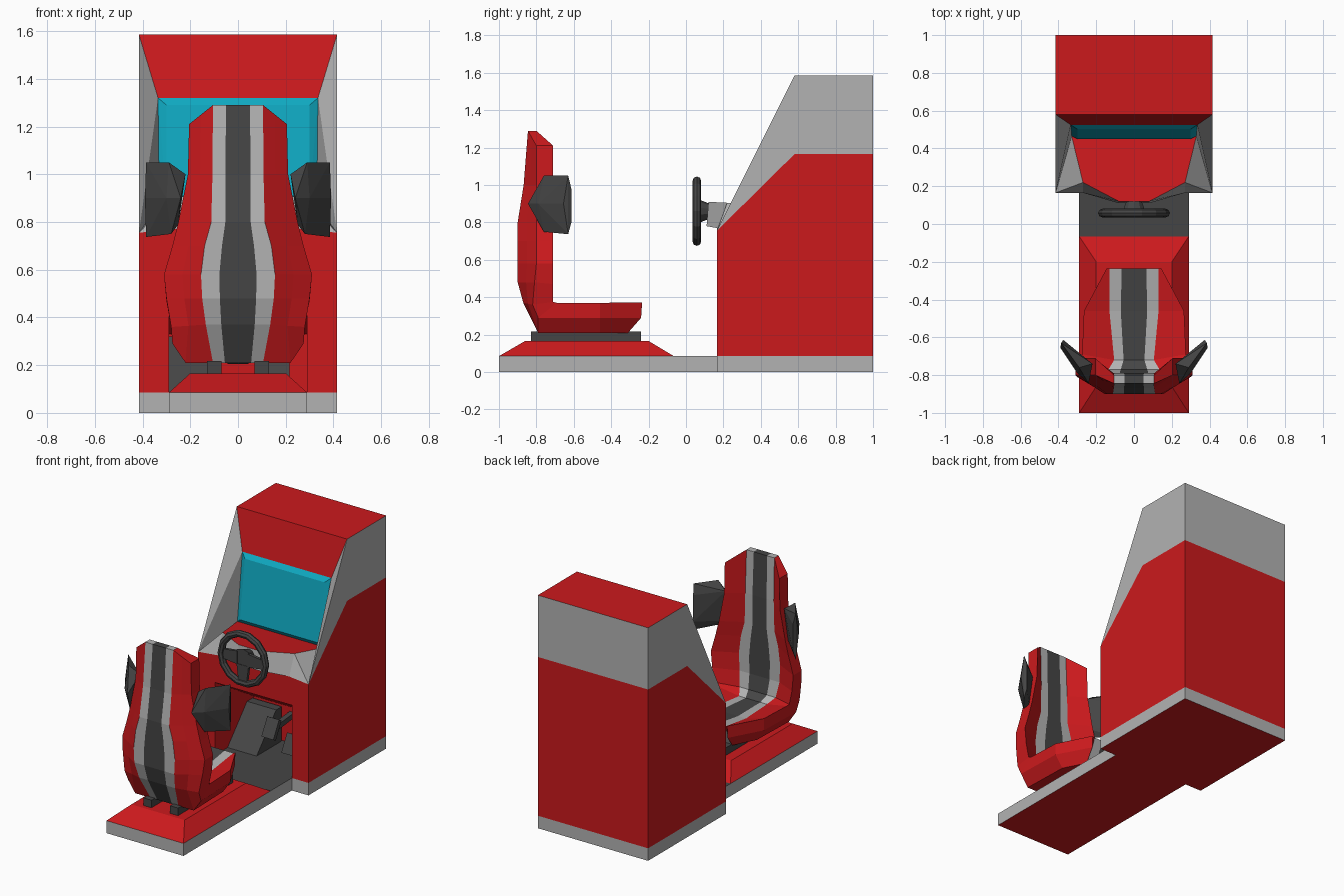
import bpy, bmesh, math
from mathutils import Vector, Matrix

if "Cube" in bpy.data.objects:
    bpy.data.objects.remove(bpy.data.objects["Cube"])

COL = {"red": (0.6, 0.01, 0.012, 1), "dark": (0.06, 0.06, 0.06, 1),
       "grey": (0.45, 0.45, 0.45, 1), "teal": (0.005, 0.4, 0.54, 1)}
MAT, ORDER = {}, list(COL)
for n, c in COL.items():
    MAT[n] = bpy.data.materials.new(n)
    MAT[n].diffuse_color = c


def finish(name, bm, color=None, dissolve=False):
    bmesh.ops.remove_doubles(bm, verts=bm.verts, dist=1e-4)
    if dissolve:
        bmesh.ops.dissolve_limit(bm, angle_limit=0.01, verts=bm.verts,
                                 edges=bm.edges, delimit={'MATERIAL'})
    bmesh.ops.recalc_face_normals(bm, faces=bm.faces)
    me = bpy.data.meshes.new(name)
    for n in ([color] if color else ORDER):
        me.materials.append(MAT[n])
    bm.to_mesh(me)
    bm.free()
    ob = bpy.data.objects.new(name, me)
    bpy.context.collection.objects.link(ob)
    return ob


def add_face(bm, color, pts):
    f = bm.faces.new([bm.verts.new(p) for p in pts])
    f.material_index = ORDER.index(color)


def mirrored(name, faces):
    """Build faces given for x >= 0 on both sides."""
    bm = bmesh.new()
    for color, pts in faces:
        add_face(bm, color, pts)
        add_face(bm, color, [(-x, y, z) for x, y, z in pts])
    return finish(name, bm, dissolve=True)


def box(name, loc, size, color, tilt=0):
    bm = bmesh.new()
    m = Matrix.Translation(loc) @ Matrix.Rotation(tilt, 4, 'X') @ Matrix.Diagonal((*size, 1))
    bmesh.ops.create_cube(bm, size=1, matrix=m)
    return finish(name, bm, color)


def hull(name, pts, color):
    bm = bmesh.new()
    for p in pts:
        bm.verts.new(p)
    bmesh.ops.convex_hull(bm, input=bm.verts)
    bmesh.ops.delete(bm, geom=[v for v in bm.verts if not v.link_faces], context='VERTS')
    return finish(name, bm, color, True)


# T-shaped floor base: grey rim, red underside, dark top
W, F, B = 0.415, 0.165, 0.085
half = [(0, -1), (.29, -1), (.29, F), (W, F), (W, 1), (0, 1)]
base = [("red", [(x, y, 0) for x, y in half]), ("dark", [(x, y, B) for x, y in half])]
for (x0, y0), (x1, y1) in zip(half, half[1:]):
    base.append(("grey", [(x0, y0, 0), (x1, y1, 0), (x1, y1, B), (x0, y0, B)]))
mirrored("floor_base", base)

# Cabinet shell with dashboard, side wings and footwell
corner = (W, F, .755)
top, brow = (W, .58, 1.585), (.335, .525, 1.32)
scr, dash = (.33, .465, .87), (.27, .22, .905)
low, nose_lo, nose_hi = (.27, F, .77), (.08, .11, .78), (.08, .12, .91)


def mid(p):
    return (0, p[1], p[2])


under = (.08, F, .77)
mirrored("cabinet", [
    ("red", [(W, F, B), (W, 1, B), (W, 1, 1.165), (W, .58, 1.165), corner]),
    ("grey", [corner, (W, .58, 1.165), (W, 1, 1.165), (W, 1, 1.585), top]),
    ("red", [(0, 1, B), (W, 1, B), (W, 1, 1.165), (0, 1, 1.165)]),
    ("grey", [(0, 1, 1.165), (W, 1, 1.165), (W, 1, 1.585), (0, 1, 1.585)]),
    ("red", [(0, 1, 1.585), (W, 1, 1.585), top, mid(top)]),
    ("red", [mid(top), top, brow, mid(brow)]),
    ("teal", [mid(brow), brow, scr, mid(scr)]),
    ("grey", [corner, brow, top]),
    ("grey", [corner, scr, brow]),
    ("grey", [corner, dash, scr]),
    ("red", [mid(scr), scr, dash, nose_hi, mid(nose_hi)]),
    ("grey", [corner, low, dash]),
    ("grey", [low, nose_lo, nose_hi, dash]),
    ("grey", [mid(nose_lo), nose_lo, nose_hi, mid(nose_hi)]),
    ("grey", [low, under, nose_lo]),
    ("grey", [mid(under), under, nose_lo, mid(nose_lo)]),
    ("red", [(0, F, .58), (.29, F, .58), (.29, F, B), (W, F, B), corner, low, under, mid(under)]),
    ("red", [(.29, F, B), (.29, F, .58), (.29, .58, .33), (.29, .58, B)]),
    ("red", [(0, F, .58), (.29, F, .58), (.29, .58, .33), (0, .58, .33)]),
    ("red", [(0, .58, .33), (.29, .58, .33), (.29, .58, B), (0, .58, B)]),
])

# Screen: shallow frustum
hull("screen", [(s * x, y, z) for s in (1, -1) for x, y, z in
                [brow, scr, (.3, .502, 1.29), (.3, .45, .895)]], "teal")

# Footrest and pedals
hull("footrest", [(x, y, z) for x in (-.289, -.07) for y, z in
                  [(.3, .086), (.51, .32), (.57, .32), (.57, .086)]], "dark")
for name, x, w, z in (("brake_pedal", .0, .09, .27), ("gas_pedal", .16, .11, .2)):
    box(name, (x, .36, z), (w, .03, .13), "dark", -.5)
    box(name + "_arm", (x, .47, z), (.035, .23, .035), "dark", .1)

# Seat pedestal and rails
hull("seat_pedestal", [(s * x, y, z) for s in (1, -1) for x, y, z in
                       [(.29, -1, B), (.29, -.065, B), (.2, -.86, .166), (.2, -.2, .166)]], "red")
for s in (1, -1):
    box("seat_rail", (s * .1, -.535, .19), (.06, .59, .055), "dark")

# Seat: sections (outer y,z / edge y,z / rim y,z / inner y,z / stripe, band and full half-width / cushion?)
S = [
    ((-.845, 1.29), (-.8, 1.21), (-.71, 1.21), (-.8, 1.29), .05, .105, .205, 0),
    ((-.868, 1.0), (-.8, 1.0), (-.71, 1.0), (-.79, 1.0), .053, .107, .21, 0),
    ((-.9, .8), (-.8, .8), (-.71, .8), (-.79, .8), .053, .112, .25, 0),
    ((-.9, .7), (-.8, .7), (-.71, .7), (-.79, .7), .067, .14, .275, 0),
    ((-.9, .58), (-.8, .58), (-.71, .58), (-.79, .58), .078, .155, .31, 0),
    ((-.9, .48), (-.81, .48), (-.71, .47), (-.79, .46), .076, .15, .3, 0),
    ((-.87, .37), (-.82, .36), (-.71, .375), (-.77, .36), .07, .135, .28, 0),
    ((-.79, .21), (-.79, .29), (-.69, .37), (-.72, .325), .055, .105, .275, 1),
    ((-.46, .21), (-.46, .29), (-.46, .37), (-.46, .335), .07, .13, .265, 1),
    ((-.31, .21), (-.24, .29), (-.235, .372), (-.235, .365), .065, .13, .145, 1),
]
bm = bmesh.new()
rings = []
for O, M, R, I, c, g, w, cushion in S:
    if cushion:
        k, K = max(g + .003, w - .055), O
    else:
        k, K = (g + w) / 2, ((O[0] + M[0]) / 2, (O[1] + M[1]) / 2)
    right = [(c, *O), (g, *O), (k, *K), (w, *M), (w, *R), (g, *I), (c, *I)]
    left = [(-x, y, z) for x, y, z in reversed(right)]
    rings.append([bm.verts.new(p) for p in right + left])
N = 14
for a, b in zip(rings, rings[1:]):
    for j in range(N):
        f = bm.faces.new((a[j], a[(j + 1) % N], b[(j + 1) % N], b[j]))
        f.material_index = ORDER.index("dark" if j in (6, 13) else
                                       "grey" if j in (0, 5, 7, 12) else "red")
for r in (rings[0], rings[-1]):
    for col, idx in (("dark", (0, 6, 7, 13)), ("grey", (0, 1, 5, 6)), ("grey", (7, 8, 12, 13)),
                     ("red", (1, 2, 3, 4, 5)), ("red", (8, 9, 10, 11, 12))):
        bm.faces.new([r[i] for i in idx]).material_index = ORDER.index(col)
finish("seat", bm)

# Headrest side wings
for s in (1, -1):
    hull("seat_wing", [(s * x, y, z) for x, y, z in [
        (.385, -.63, 1.05), (.385, -.63, .737), (.39, -.655, .9), (.375, -.613, .98),
        (.375, -.613, .8), (.29, -.76, 1.05), (.28, -.76, .75), (.3, -.79, .9),
        (.22, -.74, 1.0), (.25, -.74, .79), (.24, -.845, .9)]], "dark")

# Steering wheel: torus rim, hub and three spokes
C = Vector((0, .058, .86))
bm = bmesh.new()
n, m = 14, 8
ring = []
for i in range(n):
    a = math.tau * i / n
    d = Vector((math.cos(a), 0, math.sin(a)))
    ring.append([bm.verts.new(C + d * (.167 + .023 * math.cos(math.tau * j / m))
                 + Vector((0, .023 * math.sin(math.tau * j / m), 0))) for j in range(m)])
for i in range(n):
    for j in range(m):
        p, q, t = ring[i], ring[(i + 1) % n], (j + 1) % m
        bm.faces.new((p[j], p[t], q[t], q[j]))
finish("steering_wheel", bm, "dark")
bm = bmesh.new()
bmesh.ops.create_cone(bm, cap_ends=True, segments=10, radius1=.04, radius2=.07, depth=.075,
                      matrix=Matrix.Translation((0, .088, .86)) @ Matrix.Rotation(math.pi / 2, 4, 'X'))
finish("steering_hub", bm, "dark")
for a in (0, math.pi, -math.pi / 2):
    d = Vector((math.cos(a), 0, math.sin(a)))
    t = Vector((-d.z, 0, d.x))
    hull("steering_spoke", [C + d * r + t * s * w + Vector((0, y, 0))
                            for r, w in ((.04, .045), (.16, .03)) for s in (1, -1)
                            for y in (-.01, .01)], "dark")

for m in bpy.data.materials:
    if m.users and not m.is_grease_pencil:
        m.use_nodes = True
        m.node_tree.nodes["Principled BSDF"].inputs["Base Color"].default_value = m.diffuse_color
